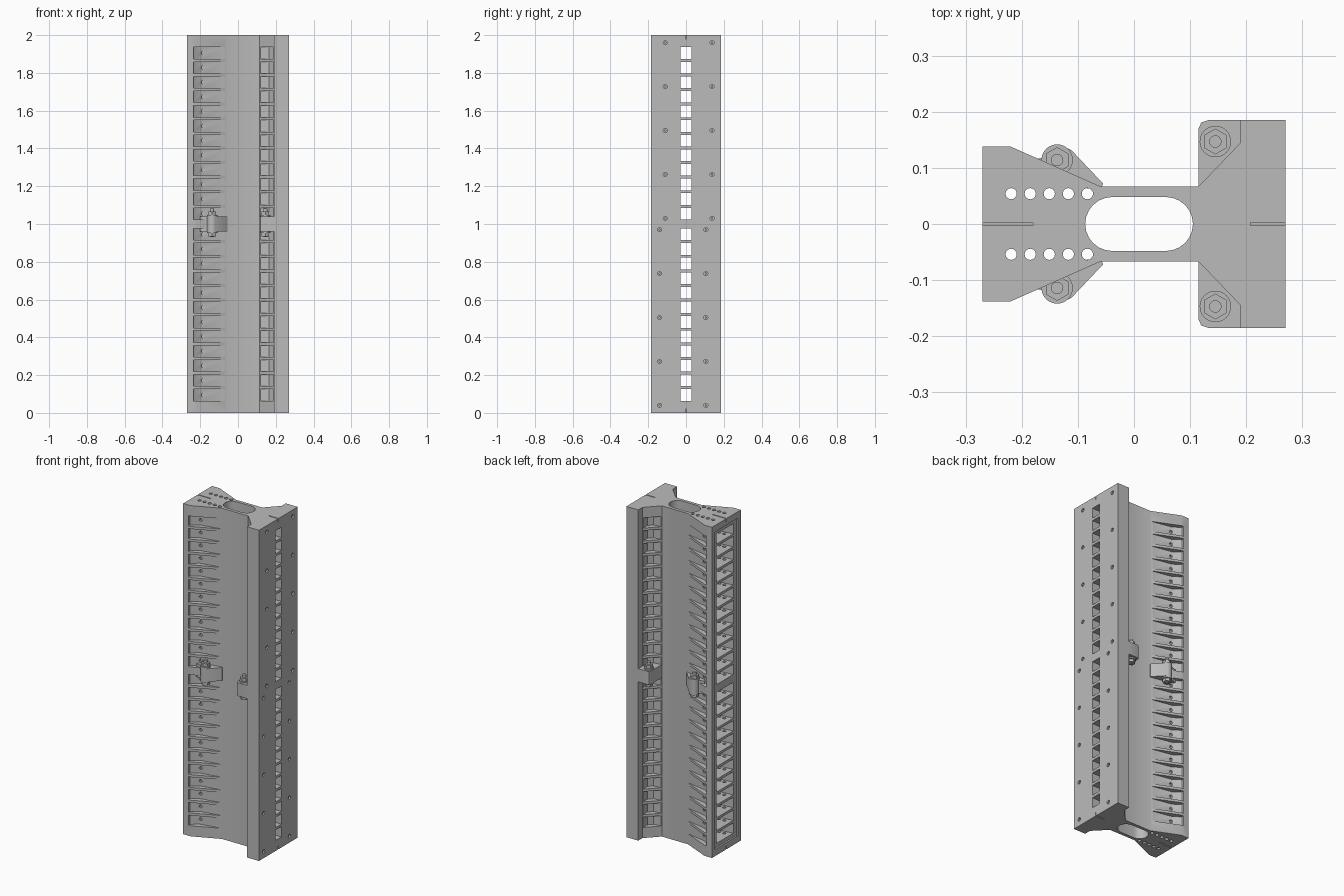
import bpy, bmesh, math
from mathutils import Matrix, Vector

old = bpy.data.objects.get("Cube")
if old:
    bpy.data.objects.remove(old)

metal = bpy.data.materials.new("light grey metal")
metal.use_nodes = True
GREY = (0.5, 0.5, 0.5, 1)
metal.diffuse_color = GREY
metal.node_tree.nodes["Principled BSDF"].inputs["Base Color"].default_value = GREY


def prism(bm, points, z0, z1):
    """Extrude an outline in x and y between two heights."""
    face = bm.faces.new([bm.verts.new((x, y, z0)) for x, y in points])
    top = bmesh.ops.extrude_face_region(bm, geom=[face])["geom"]
    bmesh.ops.translate(bm, vec=(0, 0, z1 - z0), verts=[v for v in top if isinstance(v, bmesh.types.BMVert)])


def box(bm, x0, x1, y0, y1, z0, z1):
    prism(bm, [(x0, y0), (x1, y0), (x1, y1), (x0, y1)], z0, z1)


def rod(bm, start, end, radius, sides=16):
    a, b = Vector(start), Vector(end)
    turn = (b - a).to_track_quat('Z', 'Y').to_matrix().to_4x4()
    bmesh.ops.create_cone(bm, cap_ends=True, segments=sides, radius1=radius, radius2=radius,
                          depth=(b - a).length, matrix=Matrix.Translation((a + b) / 2) @ turn)


def finish(name, bm):
    bmesh.ops.recalc_face_normals(bm, faces=bm.faces)
    mesh = bpy.data.meshes.new(name)
    bm.to_mesh(mesh)
    bm.free()
    mesh.materials.append(metal)
    obj = bpy.data.objects.new(name, mesh)
    bpy.context.collection.objects.link(obj)
    return obj


def smooth(obj):
    bpy.ops.object.select_all(action='DESELECT')
    obj.select_set(True)
    bpy.context.view_layer.objects.active = obj
    bpy.ops.object.shade_smooth_by_angle(angle=math.radians(30))


def cut(obj, bm):
    cutter = finish("cutter", bm)
    cutter.hide_render = True
    mod = obj.modifiers.new("cut", 'BOOLEAN')
    mod.operation, mod.solver, mod.object = 'DIFFERENCE', 'EXACT', cutter
    bpy.context.view_layer.objects.active = obj
    bpy.ops.object.modifier_apply(modifier=mod.name)
    bpy.data.objects.remove(cutter)


def flip(points, s):
    return [(x, s * y) for x, y in points]


# Main extrusion: waisted profile with a wide flange
half = [(-0.27, 0.138), (-0.22, 0.138), (-0.06, 0.067), (0.115, 0.067),
        (0.19, 0.145), (0.19, 0.185), (0.27, 0.185)]
bm = bmesh.new()
prism(bm, half + flip(half, -1)[::-1], 0, 2)
body = finish("column_body", bm)

# Row heights: twelve rows in each half
rows = [0.095 + 0.0773 * k for k in range(12)]
rows += [2 - z for z in rows]
H = 0.031

# Recessed panel on the narrow end
bm = bmesh.new()
box(bm, -0.3, -0.26, -0.11, 0.11, 0.04, 1.96)
cut(body, bm)

# Cells from the narrow end and windows through the flange
bm = bmesh.new()
cell = [(-0.3, 0.085), (-0.1, 0.062), (-0.06, 0.029)]
for z in rows:
    prism(bm, cell + flip(cell, -1)[::-1], z - H, z + H)
    box(bm, 0.05, 0.3, -0.029, 0.029, z - H, z + H)
cut(body, bm)

# Pockets in the sloping sides
bm = bmesh.new()
for z in rows:
    for s in (-1, 1):
        prism(bm, flip([(-0.235, 0.2), (-0.235, 0.125), (-0.19, 0.092), (-0.07, 0.069), (-0.07, 0.2)], s),
              z - H, z + H)
        prism(bm, flip([(0.118, 0.2), (0.118, 0.069), (0.165, 0.075), (0.188, 0.1), (0.188, 0.2)], s),
              z - H, z + H)
cut(body, bm)

# Long central channel, tie holes and end slits
bm = bmesh.new()
arc = [math.pi * i / 12 - math.pi / 2 for i in range(13)]
right = [(0.057 + 0.048 * math.cos(a), 0.048 * math.sin(a)) for a in arc]
prism(bm, right + [(0.018 - x, -y) for x, y in right], -0.1, 2.1)
for i in range(5):
    for y in (-0.054, 0.054):
        x = -0.219 + 0.034 * i
        rod(bm, (x, y, -0.1), (x, y, 2.1), 0.01)
for z in (0, 2):
    box(bm, -0.3, -0.18, -0.003, 0.003, z - 0.02, z + 0.02)
    box(bm, 0.208, 0.3, -0.003, 0.003, z - 0.02, z + 0.02)
cut(body, bm)

# Blind holes in the pocket walls and screw holes in the flange
screws = []
for k in range(5):
    z = 0.04 + 0.2325 * k
    screws += [(-0.14, z), (0.105, z), (-0.11, 2 - z), (0.138, 2 - z)]
bm = bmesh.new()
for z in rows:
    for s in (-1, 1):
        rod(bm, (-0.185, s * 0.083, z), (-0.185, s * 0.115, z), 0.009, 12)
for y, z in screws:
    rod(bm, (0.255, y, z), (0.3, y, z), 0.011, 12)
cut(body, bm)
smooth(body)

# Screws set into the flange
bm = bmesh.new()
for y, z in screws:
    rod(bm, (0.25, y, z), (0.264, y, z), 0.006, 10)
smooth(finish("flange_screws", bm))

# Joining lugs with bolts, nuts and washers at mid height
narrow_lug = [(-0.2, 0.11), (-0.163, 0.118), (-0.155, 0.135), (-0.135, 0.142), (-0.112, 0.132),
              (-0.055, 0.072), (-0.06, 0.06), (-0.19, 0.08)]
wide_lug = [(0.115, 0.06), (0.115, 0.17), (0.12, 0.181), (0.132, 0.185), (0.191, 0.185), (0.191, 0.06)]
for name, outline, x, y in (("narrow", narrow_lug, -0.137, 0.114), ("wide", wide_lug, 0.145, 0.147)):
    for s, side in ((-1, "front"), (1, "back")):
        bm = bmesh.new()
        prism(bm, flip(outline, s), 0.96, 1.0)
        prism(bm, flip(outline, s), 1.0, 1.04)
        smooth(finish(f"{side}_{name}_lug", bm))
        bm = bmesh.new()
        for low, high, radius, sides in ((0.952, 1.048, 0.028, 24), (0.935, 1.066, 0.023, 6),
                                         (0.93, 1.082, 0.011, 16)):
            rod(bm, (x, s * y, low), (x, s * y, high), radius, sides)
        smooth(finish(f"{side}_{name}_bolt", bm))
